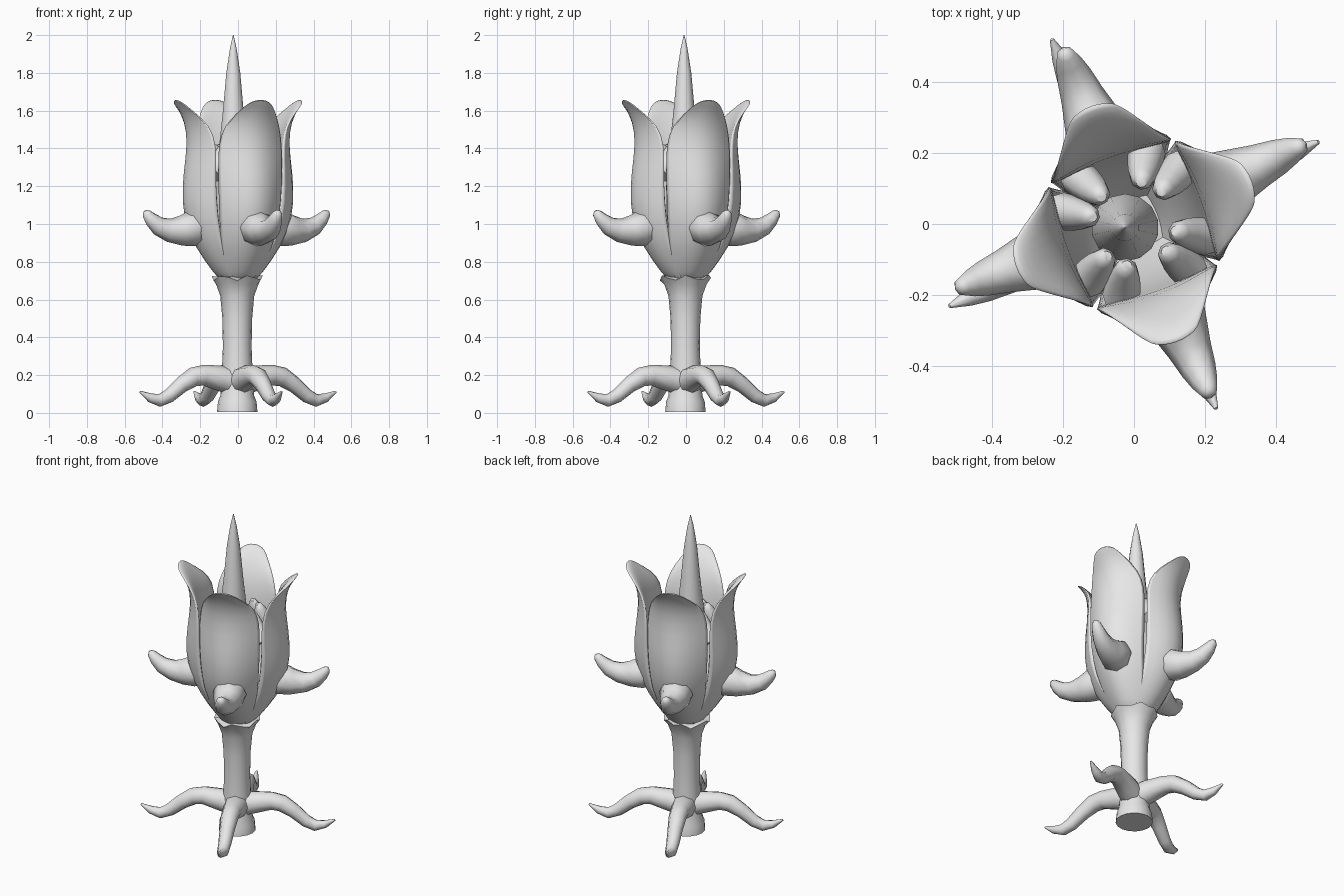
import bpy, bmesh, math
from mathutils import Vector, Matrix

cube = bpy.data.objects.get("Cube")
if cube:
    bpy.data.objects.remove(cube, do_unlink=True)

grey = bpy.data.materials.new("light_grey")
grey.use_nodes = True
COLOUR = (0.8, 0.8, 0.8, 1)
grey.diffuse_color = COLOUR
grey.node_tree.nodes["Principled BSDF"].inputs["Base Color"].default_value = COLOUR


def finish(bm, name, angle=0.0, centre=(0, 0)):
    """Turn a bmesh into a smooth grey object, swung about the vertical axis."""
    bmesh.ops.recalc_face_normals(bm, faces=bm.faces)
    bm.transform(Matrix.Translation((*centre, 0)) @ Matrix.Rotation(math.radians(angle), 4, "Z"))
    mesh = bpy.data.meshes.new(name)
    bm.to_mesh(mesh)
    bm.free()
    mesh.materials.append(grey)
    obj = bpy.data.objects.new(name, mesh)
    bpy.context.collection.objects.link(obj)
    bpy.ops.object.select_all(action="DESELECT")
    obj.select_set(True)
    bpy.context.view_layer.objects.active = obj
    bpy.ops.object.shade_smooth_by_angle(angle=math.radians(65))
    return obj


def bridge(bm, low, high):
    """Join two closed rings of vertices with quads."""
    count = len(low)
    for k in range(count):
        n = (k + 1) % count
        bm.faces.new((low[k], low[n], high[n], high[k]))


def tube(name, path, sides=10, angle=0.0, centre=(0, 0), jag=None):
    """Sweep a tapering ring along (outward, height, radius) points."""
    bm = bmesh.new()
    rings = []
    side = Vector((0, 1, 0))
    for i, (out, z, radius) in enumerate(path):
        a, b = path[max(i - 1, 0)], path[min(i + 1, len(path) - 1)]
        along = Vector((b[0] - a[0], 0, b[1] - a[1])).normalized()
        up = along.cross(side)
        ring = []
        for k in range(sides):
            t = math.tau * k / sides
            p = Vector((out, 0, z)) + radius * (math.cos(t) * side + math.sin(t) * up)
            if jag == i:
                p.z += 0.015 * math.sin(k * 2.2)
            ring.append(bm.verts.new(p))
        rings.append(ring)
    for low, high in zip(rings, rings[1:]):
        bridge(bm, low, high)
    bm.faces.new(rings[0])
    bm.faces.new(rings[-1])
    finish(bm, name, angle, centre)


def petal(name, angle):
    """Thick cupped petal: height, outer radius, inner radius, half width, cup, edge drop."""
    rows = [
        (0.69, 0.095, 0.05, 0.085, 0.05, 0.0),
        (0.80, 0.185, 0.11, 0.13, 0.08, 0.0),
        (0.95, 0.287, 0.16, 0.168, 0.115, 0.0),
        (1.12, 0.32, 0.185, 0.184, 0.125, 0.0),
        (1.28, 0.305, 0.195, 0.19, 0.112, 0.0),
        (1.43, 0.28, 0.205, 0.188, 0.09, 0.01),
        (1.55, 0.296, 0.25, 0.163, 0.08, 0.03),
        (1.63, 0.338, 0.305, 0.112, 0.05, 0.04),
        (1.66, 0.362, 0.34, 0.068, 0.015, 0.02),
    ]
    steps = (-1, -0.5, 0, 0.5, 1)
    bm = bmesh.new()
    rings = []
    for z, outer, inner, width, cup, drop in rows:
        edge = outer - cup
        lip = min(edge, inner) - 0.01
        ring = [bm.verts.new((outer - cup * u * u, width * u, z - drop * u * u)) for u in steps]
        ring += [bm.verts.new((inner - (inner - lip) * u * u, width * u * 0.95, z - drop * u * u))
                 for u in reversed(steps)]
        rings.append(ring)
    for low, high in zip(rings, rings[1:]):
        bridge(bm, low, high)
    # Quads across both ends
    for ring in (rings[0], rings[-1]):
        for k in range(len(steps) - 1):
            bm.faces.new((ring[k], ring[k + 1], ring[-2 - k], ring[-1 - k]))
    obj = finish(bm, name, angle)
    smooth = obj.modifiers.new("smooth", "SUBSURF")
    smooth.levels = smooth.render_levels = 1


# Stem with a foot and a ragged collar
tube("stem", [(0, 0.005, 0.107), (0, 0.06, 0.102), (0, 0.09, 0.09), (0, 0.2, 0.082),
              (0, 0.35, 0.076), (0, 0.5, 0.079), (0, 0.62, 0.09), (0, 0.68, 0.112),
              (0, 0.715, 0.135), (0, 0.722, 0.09)],
     sides=16, centre=(-0.004, -0.003), jag=8)

# Tall central spike
tube("centre_spike", [(0, 0.7, 0.06), (0, 0.95, 0.09), (0, 1.2, 0.095), (0, 1.4, 0.078),
                      (0, 1.6, 0.056), (0, 1.8, 0.038), (0, 1.93, 0.018), (0, 2.0, 0.002)],
     sides=14, centre=(-0.025, -0.01))

thorn_path = [(0.2, 0.98, 0.08), (0.25, 0.98, 0.098), (0.32, 0.965, 0.08),
              (0.39, 0.967, 0.062), (0.45, 0.99, 0.05), (0.49, 1.025, 0.038),
              (0.515, 1.055, 0.026), (0.522, 1.07, 0.012)]
root_path = [(0.0, 0.16, 0.075), (0.1, 0.183, 0.068), (0.2, 0.2, 0.055), (0.26, 0.19, 0.052),
             (0.33, 0.147, 0.044), (0.4, 0.09, 0.038), (0.455, 0.066, 0.034),
             (0.51, 0.08, 0.024), (0.568, 0.112, 0.006)]
tooth_path = [(0.21, 1.26, 0.053), (0.175, 1.3, 0.05), (0.147, 1.345, 0.043),
              (0.128, 1.39, 0.032), (0.12, 1.42, 0.016)]
names = ("left", "back", "right", "front")

# Four petals, each with an outer thorn and two inner teeth, over four roots
for k, (place, thorn_angle) in enumerate(zip(names, (25, 112, 200, 294))):
    turn = 20 + 90 * k
    petal(f"{place}_petal", turn)
    tube(f"{place}_thorn", thorn_path, 8, thorn_angle)
    for label, shift in (("a", -30), ("b", 30)):
        tube(f"{place}_tooth_{label}", tooth_path, 8, turn + shift)
    tube(f"{place}_root", root_path, 8, 24 + 90 * k)
